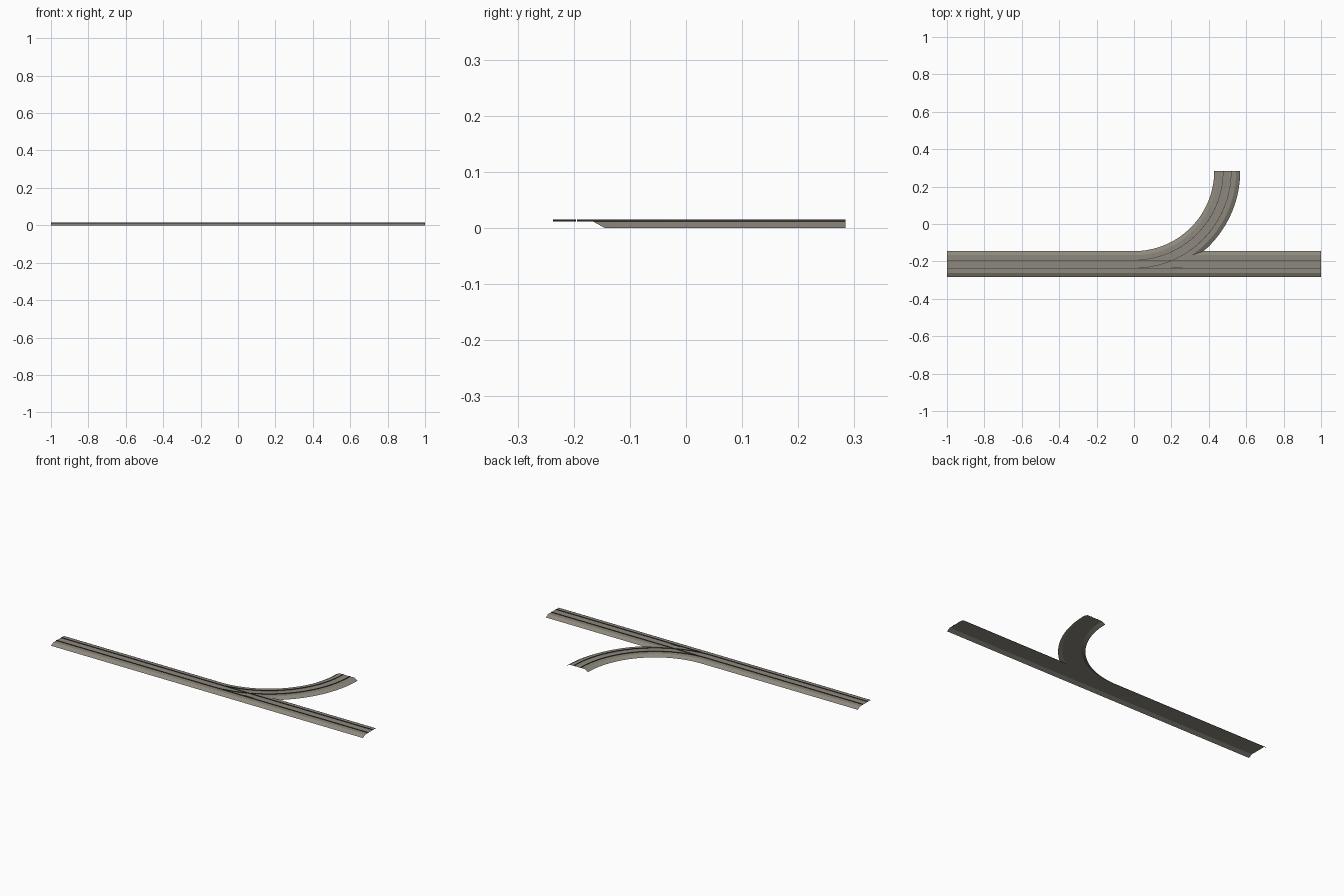
import bpy, bmesh, math
from mathutils import Vector

if "Cube" in bpy.data.objects:
    bpy.data.objects.remove(bpy.data.objects["Cube"])

YC = -0.2145           # centre line of the straight track
R, CY = 0.4985, 0.284  # branch radius and y of its centre (x = 0)
TOP, BOT, H = 0.048, 0.0695, 0.0118  # bed half widths and height
GAUGE, RW, RH = 0.0215, 0.0013, 0.015  # rail offset, half width, top height


def material(name, rgb):
    m = bpy.data.materials.new(name)
    m.diffuse_color = (*rgb, 1)
    m.use_nodes = True
    m.node_tree.nodes["Principled BSDF"].inputs["Base Color"].default_value = m.diffuse_color
    return m


gravel = material("gravel_grey", (0.27, 0.25, 0.205))
steel = material("dark_rail_steel", (0.045, 0.04, 0.035))


def finish(name, bm, mat):
    me = bpy.data.meshes.new(name)
    bm.to_mesh(me)
    bm.free()
    ob = bpy.data.objects.new(name, me)
    bpy.context.collection.objects.link(ob)
    me.materials.append(mat)
    bpy.ops.object.select_all(action='DESELECT')
    ob.select_set(True)
    bpy.context.view_layer.objects.active = ob
    bpy.ops.object.shade_smooth_by_angle(angle=math.radians(25))
    return ob


def straight(t, off, z):
    return Vector((t, YC + off, z))


def branch(t, off, z):
    r = R - off  # positive offset = inside of the bend
    return Vector((r * math.sin(t), CY - r * math.cos(t), z))


def sweep(bm, path, profile, t0, t1, steps):
    """Open strip of faces along a path; profile runs from -offset to +offset."""
    rows = []
    for i in range(steps + 1):
        t = t0 + (t1 - t0) * i / steps
        rows.append([bm.verts.new(path(t, o, z)) for o, z in profile])
    for a, b in zip(rows, rows[1:]):
        for j in range(len(profile) - 1):
            bm.faces.new((a[j], b[j], b[j + 1], a[j + 1]))


bed = [(-BOT, 0), (-TOP, H), (TOP, H), (BOT, 0)]

# Straight bed, with its far bank left open where the branch joins
bm = bmesh.new()
sweep(bm, straight, bed[:3], -1, 1, 1)
x_top = math.sqrt((R + TOP) ** 2 - (R - TOP) ** 2)
x_bot = math.sqrt((R + BOT) ** 2 - (R - BOT) ** 2)
for a_top, a_bot, b in ((-1, -1, 0), (x_top, x_bot, 1)):
    bm.faces.new([bm.verts.new(p) for p in (
        straight(a_bot, BOT, 0), straight(b, BOT, 0),
        straight(b, TOP, H), straight(a_top, TOP, H))])
finish("straight_bed", bm, gravel)

# Branch bed, trimmed along the bank of the straight bed
bm = bmesh.new()
sweep(bm, branch, bed, 0, math.pi / 2, 32)
bmesh.ops.bisect_plane(bm, geom=bm.verts[:] + bm.edges[:] + bm.faces[:],
                       plane_co=straight(0, TOP, H),
                       plane_no=Vector((0, H, BOT - TOP)).normalized(),
                       clear_inner=False, clear_outer=False, dist=1e-6)
n = Vector((0, H, BOT - TOP)).normalized()
inside = [f for f in bm.faces
          if (f.calc_center_median() - straight(0, TOP, H)).dot(n) < -1e-6]
bmesh.ops.delete(bm, geom=inside, context='FACES')
finish("branch_bed", bm, gravel)


def rail(name, path, off, t0, t1, steps=1):
    bm = bmesh.new()
    prof = [(off - RW, H), (off - RW, RH), (off + RW, RH), (off + RW, H)]
    sweep(bm, path, prof, t0, t1, steps)
    finish(name, bm, steel)


# Rails: straight pair, branch pair with a gap at the crossing, check rail
rail("straight_near_rail", straight, -GAUGE, -1, 1)
rail("straight_far_rail", straight, GAUGE, -1, 1)
rail("branch_inner_rail", branch, GAUGE, 0, math.pi / 2, 32)
cross = math.acos((R - GAUGE) / (R + GAUGE))
rail("branch_outer_rail_start", branch, -GAUGE, 0, cross - 0.02, 10)
rail("branch_outer_rail_end", branch, -GAUGE, cross, math.pi / 2, 24)
rail("check_rail", straight, -GAUGE + 0.005, 0.2, 0.26)
